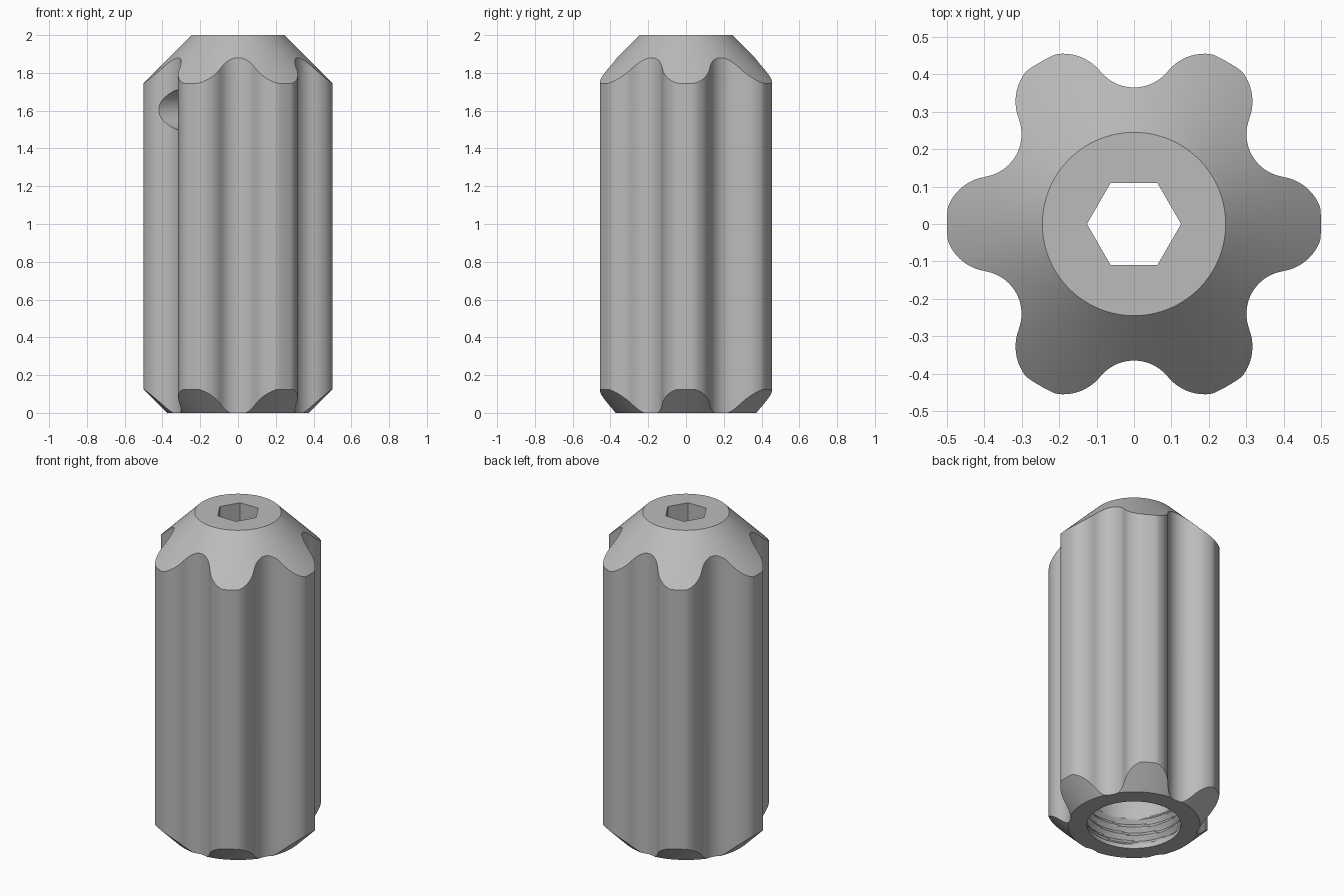
import bpy, bmesh, math
from mathutils import Vector, Matrix

cube = bpy.data.objects.get("Cube")
if cube:
    bpy.data.objects.remove(cube, do_unlink=True)

# Main sizes
HEIGHT, TOP_R, FOOT_R, MAX_R = 2.0, 0.245, 0.375, 0.5
LOBE_C, LOBE_R, VALLEY_R, VALLEY_MIN = 0.3785, 0.1275, 0.115, 0.365
BORE_R, BORE_TOP, HEX_FLAT = 0.266, 1.2, 0.109
PITCH, THREAD_DEPTH, THREAD_FROM, THREAD_TO = 0.053, 0.022, 0.025, 0.2


def material(name, value):
    mat = bpy.data.materials.new(name)
    mat.use_nodes = True
    colour = (value, value, value, 1)
    mat.diffuse_color = colour
    mat.node_tree.nodes["Principled BSDF"].inputs["Base Color"].default_value = colour
    return mat


def outline():
    """Six round lobes joined by tangent hollow arcs, counter-clockwise."""
    lobe = Vector((LOBE_C, 0))
    step = math.radians(30)
    valley = (VALLEY_MIN + VALLEY_R) * Vector((math.cos(step), math.sin(step)))
    join = math.atan2(valley.y - lobe.y, valley.x - lobe.x)
    n = 14
    pts = []
    for i in range(-n, n + 1):
        a = join * i / n
        p = lobe + LOBE_R * Vector((math.cos(a), math.sin(a)))
        pts.append(p * min(1, MAX_R / p.length))
    start = join - math.pi
    end = 2 * (step - math.pi) - start
    for i in range(1, 2 * n):
        a = start + (end - start) * i / (2 * n)
        pts.append(valley + VALLEY_R * Vector((math.cos(a), math.sin(a))))
    return [Matrix.Rotation(math.radians(60 * k), 2) @ p
            for k in range(6) for p in pts]


def hex_radius(a):
    return HEX_FLAT / math.cos(a % math.radians(60) - math.radians(30))


def thread_radius(z, a):
    phase = (z / PITCH - a / math.tau) % 1
    return BORE_R + THREAD_DEPTH * (1 - abs(2 * phase - 1))


# Cross-section as (radius, height) rules of outline radius r and angle a
rings = [
    lambda r, a: (hex_radius(a), HEIGHT),
    lambda r, a: (TOP_R, HEIGHT),
    lambda r, a: (r, HEIGHT - (r - TOP_R)),
    lambda r, a: (r, max(0, r - FOOT_R)),
    lambda r, a: (min(r, FOOT_R), 0),
    lambda r, a: (BORE_R, 0),
    lambda r, a: (BORE_R, THREAD_FROM),
]
count = 32
for i in range(1, count):
    z = THREAD_FROM + (THREAD_TO - THREAD_FROM) * i / count
    rings.append(lambda r, a, z=z: (thread_radius(z, a), z))
rings += [
    lambda r, a: (BORE_R, THREAD_TO),
    lambda r, a: (BORE_R, BORE_TOP),
    lambda r, a: (hex_radius(a), BORE_TOP),
]

# Handle body
bm = bmesh.new()
loops = []
pts = outline()
for rule in rings:
    loop = []
    for p in pts:
        a = math.atan2(p.y, p.x)
        radius, z = rule(p.length, a)
        loop.append(bm.verts.new((radius * math.cos(a), radius * math.sin(a), z)))
    loops.append(loop)
for k, upper in enumerate(loops):
    lower = loops[(k + 1) % len(loops)]
    for i in range(len(pts)):
        j = (i + 1) % len(pts)
        bm.faces.new((upper[i], lower[i], lower[j], upper[j]))
bmesh.ops.remove_doubles(bm, verts=bm.verts, dist=1e-5)
bmesh.ops.recalc_face_normals(bm, faces=bm.faces)
mesh = bpy.data.meshes.new("handle_body")
bm.to_mesh(mesh)
bm.free()
body = bpy.data.objects.new("handle_body", mesh)
bpy.context.collection.objects.link(body)
mesh.materials.append(material("mid grey", 0.5))

# Set-screw hole in one hollow, running in to the hexagonal socket
direction = Vector((-math.cos(math.radians(30)), -0.5, 0))
bpy.ops.mesh.primitive_cylinder_add(
    vertices=48, radius=0.105, depth=0.5,
    location=direction * 0.35 + Vector((0, 0, 1.605)),
    rotation=direction.to_track_quat('Z', 'Y').to_euler())
cutter = bpy.context.object
cutter.name = "screw_hole_cutter"
cutter.hide_render = True
cut = body.modifiers.new("screw_hole", 'BOOLEAN')
cut.operation = 'DIFFERENCE'
cut.solver = 'EXACT'
cut.object = cutter

bpy.ops.object.select_all(action='DESELECT')
body.select_set(True)
bpy.context.view_layer.objects.active = body
bpy.ops.object.modifier_apply(modifier=cut.name)
bpy.data.objects.remove(cutter, do_unlink=True)
bpy.ops.object.shade_smooth_by_angle(angle=math.radians(30))
